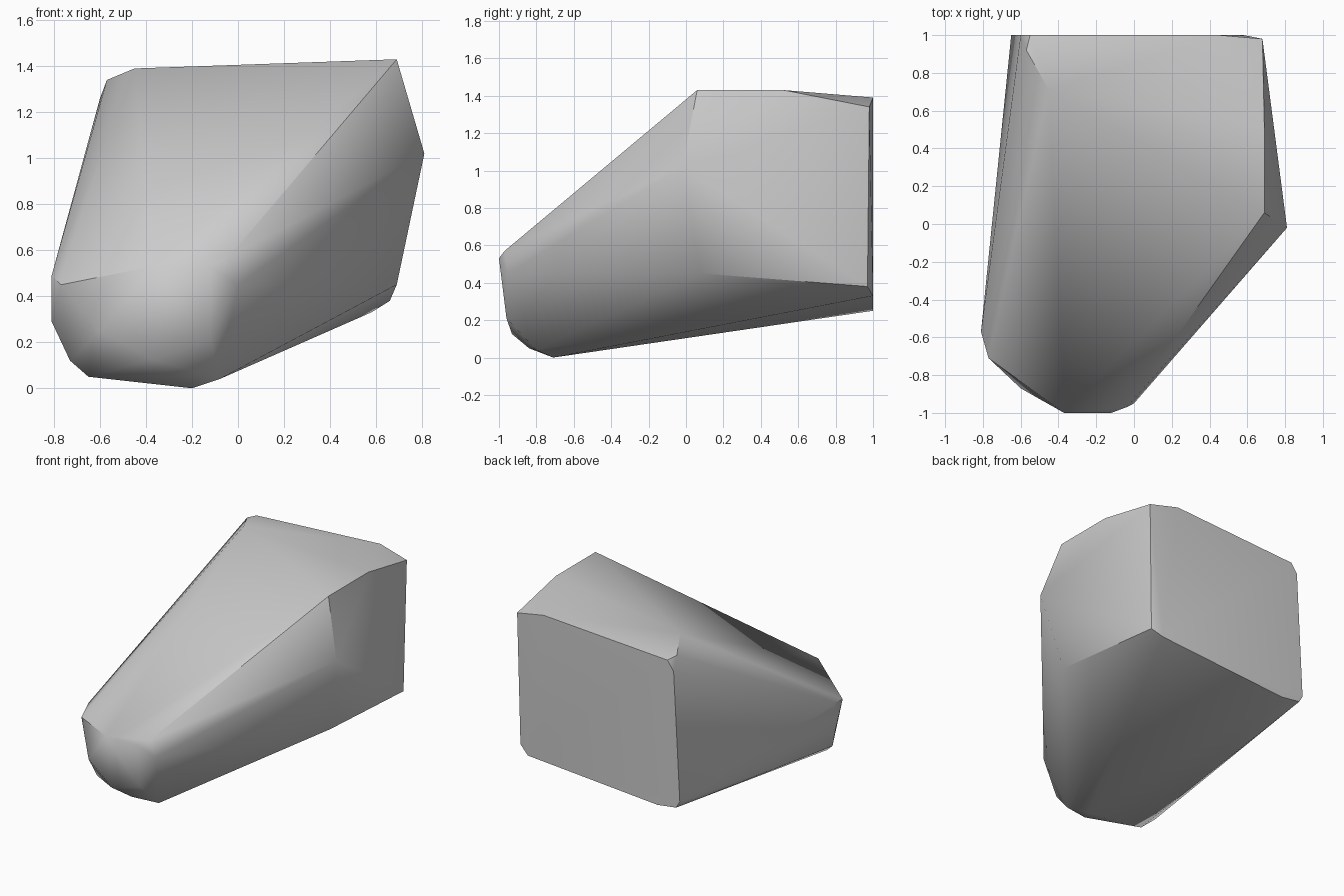
import bpy
import bmesh
import math

# Remove the default cube only
default_cube = bpy.data.objects.get("Cube")
if default_cube:
    bpy.data.objects.remove(default_cube, do_unlink=True)


def make_material(name, colour):
    material = bpy.data.materials.new(name)
    material.use_nodes = True
    material.diffuse_color = colour
    shader = next(n for n in material.node_tree.nodes if n.type == "BSDF_PRINCIPLED")
    shader.inputs["Base Color"].default_value = colour
    return material


def outline_at(depth, outline):
    """Place a flat (x, z) outline at one depth."""
    return [(x, depth, z) for x, z in outline]


def convex_block(name, corners, material, smooth_angle):
    """Wrap a tight skin around corner points and merge the flat triangles."""
    bm = bmesh.new()
    for corner in corners:
        bm.verts.new(corner)
    hull = bmesh.ops.convex_hull(bm, input=bm.verts[:])
    loose = {v for v in hull["geom_interior"] + hull["geom_unused"]
             if isinstance(v, bmesh.types.BMVert)}
    bmesh.ops.delete(bm, geom=list(loose), context="VERTS")
    bmesh.ops.dissolve_limit(bm, angle_limit=math.radians(1),
                             verts=bm.verts[:], edges=bm.edges[:])
    bmesh.ops.recalc_face_normals(bm, faces=bm.faces[:])
    mesh = bpy.data.meshes.new(name)
    bm.to_mesh(mesh)
    bm.free()
    mesh.materials.append(material)
    block = bpy.data.objects.new(name, mesh)
    bpy.context.collection.objects.link(block)
    bpy.ops.object.select_all(action="DESELECT")
    block.select_set(True)
    bpy.context.view_layer.objects.active = block
    bpy.ops.object.shade_smooth_by_angle(angle=math.radians(smooth_angle))
    return block


# Flat back panel with clipped corners
back_panel = outline_at(1, [
    (.45, 1.39), (-.55, 1.33), (-.6, 1.26), (-.65, .32),
    (-.62, .27), (-.47, .25), (.58, .33),
])

# Tall side wall and the top ridge
side_wall = [
    (.69, .06, 1.43), (.69, .52, 1.43), (.68, .98, 1.34),
    (.66, .97, .38), (.69, .08, .45), (.81, -.02, 1.02),
]
top_ridge = [(-.45, .71, 1.39), (-.57, .92, 1.34)]

# Blunt nose: upper rim, front facet, rounded underside
nose_rim = outline_at(-1, [(-.37, .53), (-.12, .53)]) + [
    (-.04, -.97, .57), (-.77, -.71, .45),
]
nose_cheek = outline_at(-.57, [(-.81, .49), (-.81, .29)])
nose_facet = [
    (0, -.95, .45), (-.12, -.96, .21), (-.37, -.93, .125), (-.6, -.87, .25),
]
nose_underside = [
    (-.73, -.65, .12), (-.65, -.7, .05), (-.27, -.84, .05),
    (-.2, -.71, 0), (-.08, -.8, .04),
]

grey = make_material("plain_grey", (.6, .6, .6, 1))
corners = (back_panel + side_wall + top_ridge + nose_rim
           + nose_cheek + nose_facet + nose_underside)
convex_block("tapered_block", corners, grey, 45)
